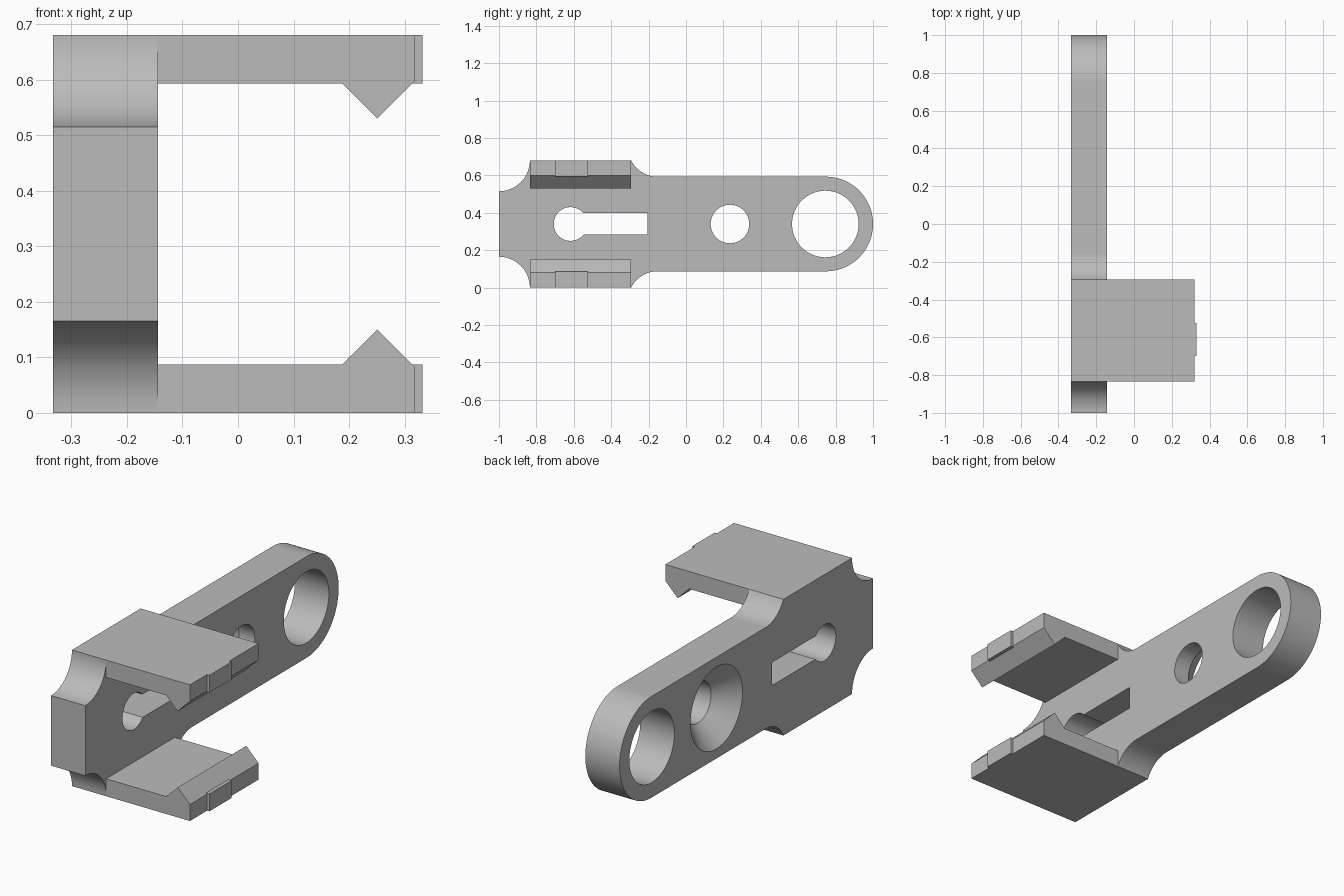
import bpy, bmesh
from math import cos, sin, pi, radians, atan2
from mathutils import Vector

cube = bpy.data.objects.get("Cube")
if cube:
    bpy.data.objects.remove(cube, do_unlink=True)

MID = 0.34                       # height of the symmetry plane
BACK, FACE = -0.333, -0.144      # two faces of the plate in x
ARM_Y = (-0.835, -0.293)         # extent of the arms in y

grey = bpy.data.materials.new("plain grey")
grey.use_nodes = True
colour = (0.5, 0.5, 0.5, 1)
grey.diffuse_color = colour
grey.node_tree.nodes["Principled BSDF"].inputs["Base Color"].default_value = colour


def arc(cy, cz, r, a0, a1, n):
    return [(cy + r * cos(a0 + (a1 - a0) * i / n), cz + r * sin(a0 + (a1 - a0) * i / n))
            for i in range(n + 1)]


def loft(name, *rings):
    """Closed solid through successive rings of equal point count."""
    bm = bmesh.new()
    loops = [[bm.verts.new(p) for p in ring] for ring in rings]
    bm.faces.new(loops[0])
    bm.faces.new(loops[-1])
    for a, b in zip(loops, loops[1:]):
        for i in range(len(a)):
            j = (i + 1) % len(a)
            bm.faces.new((a[i], a[j], b[j], b[i]))
    bmesh.ops.recalc_face_normals(bm, faces=bm.faces)
    mesh = bpy.data.meshes.new(name)
    bm.to_mesh(mesh)
    bm.free()
    mesh.materials.append(grey)
    obj = bpy.data.objects.new(name, mesh)
    bpy.context.collection.objects.link(obj)
    return obj


def along_x(points, x):
    return [(x, y, z) for y, z in points]


def along_y(points, y):
    return [(x, y, z) for x, z in points]


def circle(y, r):
    return arc(y, MID, r, 0, 2 * pi, 96)[:-1]


# Plate outline: upper half from the front notch to the rounded end, then mirrored
fillet = Vector((-0.153, 0.749))
start = atan2(0.68 - fillet.y, ARM_Y[0 + 1] - fillet.x)
upper = arc(-1, 0.68, 0.165, -pi / 2, 0, 24)
upper += arc(fillet.x, fillet.y, 0.156, start, -pi / 2, 20)
upper += arc(0.747, MID, 0.253, pi / 2, 0, 48)
lower = [(y, 2 * MID - z) for y, z in reversed(upper[:-1])]
outline = upper + lower
plate = loft("plate", along_x(outline, BACK), along_x(outline, FACE))

# Holes: ring hole, screw hole with countersink on the back, keyhole
out, inn = BACK - 0.05, FACE + 0.05
slot = [(-0.617, 0.284), (-0.205, 0.284), (-0.205, 0.399), (-0.617, 0.399)]
cutters = [
    loft("ring_hole_cutter", along_x(circle(0.745, 0.178), out), along_x(circle(0.745, 0.178), inn)),
    loft("screw_hole_cutter", along_x(circle(0.235, 0.255), out), along_x(circle(0.235, 0.103), BACK + 0.102),
         along_x(circle(0.235, 0.103), inn)),
    loft("keyhole_round_cutter", along_x(circle(-0.617, 0.09), out), along_x(circle(-0.617, 0.09), inn)),
    loft("keyhole_slot_cutter", along_x(slot, out), along_x(slot, inn)),
]
for cutter in cutters:
    cutter.hide_render = True
    mod = plate.modifiers.new(cutter.name, 'BOOLEAN')
    mod.operation = 'DIFFERENCE'
    mod.solver = 'EXACT'
    mod.object = cutter
bpy.context.view_layer.update()
cut = bpy.data.meshes.new_from_object(plate.evaluated_get(bpy.context.evaluated_depsgraph_get()))
plate.modifiers.clear()
plate.data = cut
for cutter in cutters:
    bpy.data.objects.remove(cutter, do_unlink=True)

bpy.ops.object.select_all(action='DESELECT')
plate.select_set(True)
bpy.context.view_layer.objects.active = plate
bpy.ops.object.shade_smooth_by_angle(angle=radians(30))

# Arms with a pointed catch along the tip, and a small tab on the end
arm = [(FACE, 0), (0.319, 0), (0.319, 0.082), (0.251, 0.15), (0.188, 0.087), (FACE, 0.087)]
tab = [(0.31, 0), (0.332, 0), (0.332, 0.087), (0.31, 0.087)]
for side, flip in (("lower", False), ("upper", True)):
    for part, points, ys in (("arm", arm, ARM_Y), ("tab", tab, (-0.7, -0.525))):
        shape = [(x, 2 * MID - z if flip else z) for x, z in points]
        loft(side + "_" + part, along_y(shape, ys[0]), along_y(shape, ys[1]))
